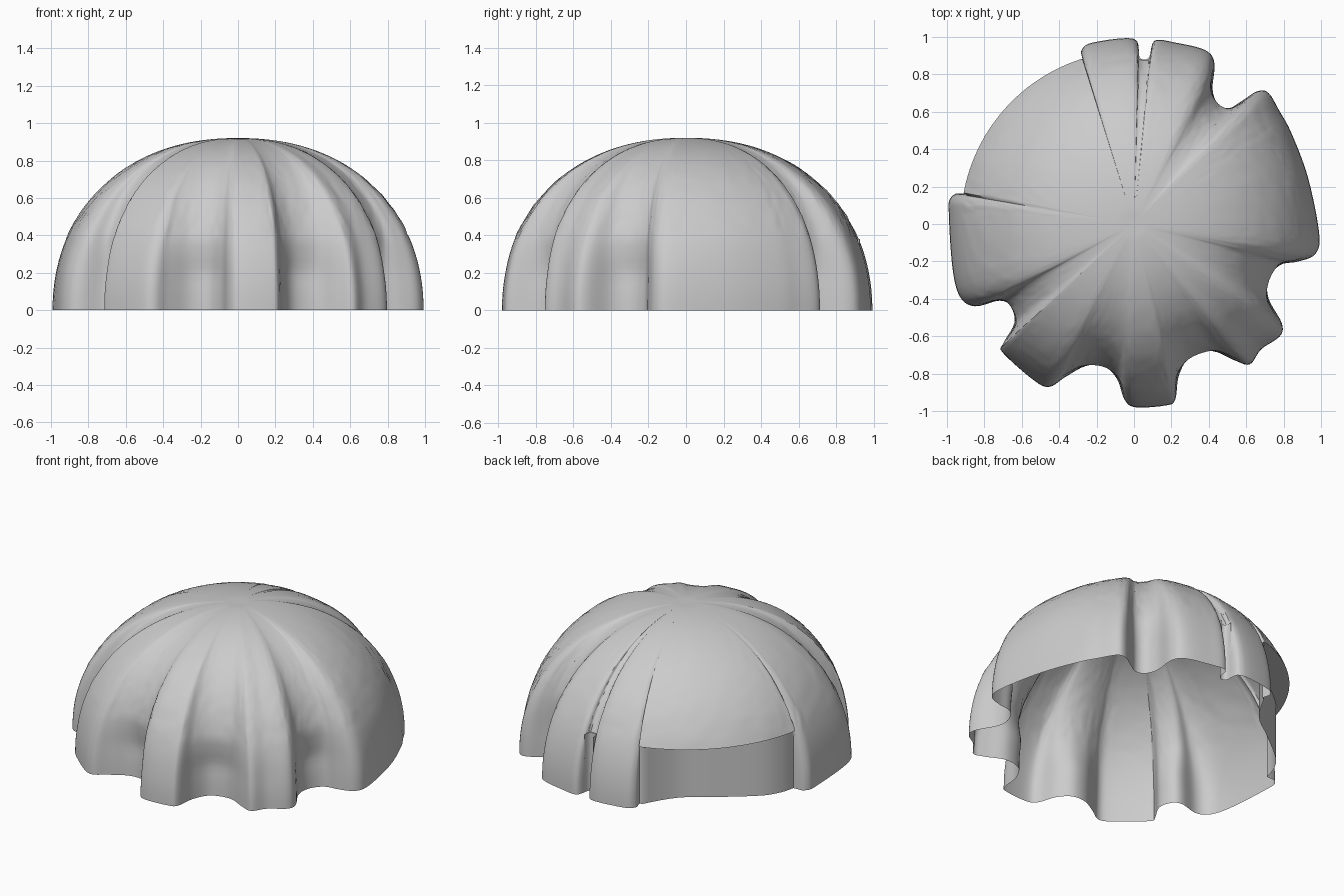
import bpy, bmesh, math, random
from mathutils import Vector

random.seed(4)
if "Cube" in bpy.data.objects:
    bpy.data.objects.remove(bpy.data.objects["Cube"])

HEIGHT = 0.92
LEDGE_T = 0.406          # profile parameter where the overhanging ledge sits
STEPS_PER_SPAN = 5
LOWER_RINGS = 9
UPPER_RINGS = 30

# Scalloped footprint, clockwise from the +x side, in hundredths of a unit
SCALLOPS = [(99, -5), (97, -16), (88, -20), (78, -22), (72, -30), (72, -40), (79, -53),
            (78, -60), (68, -67), (62, -75), (54, -73), (42, -68), (30, -71), (24, -81),
            (22, -94), (17, -97), (1, -98), (-5, -94), (-9, -83), (-16, -76), (-26, -76),
            (-37, -82), (-45, -87), (-53, -84), (-70, -69), (-70, -64), (-64, -53),
            (-66, -44), (-72, -41), (-85, -44), (-93, -39), (-97, -24), (-99, 5), (-98, 14)]
RECESS = [(-90, 20), (-81, 35), (-58, 54), (-41, 67), (-29, 86)]
BACK_LOBE = [(-28, 93), (-22, 97), (0, 99)]
SLOT = [(3, 89), (8, 89)]
SIDE_LOBES = [(11, 98), (22, 97), (38, 93), (43, 86), (42, 72), (45, 64), (51, 62),
              (58, 66), (66, 71), (72, 70), (78, 60), (84, 49), (93, 25)]


def tagged(points, tag):
    return [(Vector(p) / 100, tag) for p in points]


def smooth_loop(control):
    """Closed Catmull-Rom curve; each sample keeps the tag of its nearest point."""
    loop = []
    n = len(control)
    for i in range(n):
        a, b, c, d = [control[(i + k) % n][0] for k in (-1, 0, 1, 2)]
        for s in range(STEPS_PER_SPAN):
            u = s / STEPS_PER_SPAN
            p = 0.5 * (2 * b + (c - a) * u + (2 * a - 5 * b + 4 * c - d) * u ** 2
                       + (3 * b - a - 3 * c + d) * u ** 3)
            tag = control[i if u < 0.5 else (i + 1) % n][1]
            loop.append((p, tag))
    return loop


def groove_strength(z):
    """Grooves are deep in the wall and fade towards the crown."""
    if z < 0.2:
        return 1.0
    if z < 0.38:
        return 1.0 - 0.3 * (z - 0.2) / 0.18
    return 0.7 - 0.35 * (z - 0.38) / (HEIGHT - 0.38)


def ring_point(p, tag, t, above):
    """Place one footprint sample on the dome at profile parameter t."""
    base = p.length
    profile = math.cos(t) ** 0.91
    z = HEIGHT * math.sin(t) ** 0.952 if t > 0 else 0.0
    if tag == "groove":
        radius = profile * (1 - (1 - base) * groove_strength(z))
    elif above:
        keep = 0.0 if tag == "recess" else 0.45
        radius = profile * (1 - (1 - base) * keep)
    else:
        radius = min(base, 0.91) if tag == "recess" else base
    if above and t > LEDGE_T:
        radius *= 1 + random.uniform(-0.004, 0.004)
    q = p.normalized() * radius
    return Vector((q.x, q.y, z))


footprint = smooth_loop(tagged(SCALLOPS, "groove") + tagged(RECESS, "recess")
                        + tagged(BACK_LOBE, "groove") + tagged(SLOT, "slot")
                        + tagged(SIDE_LOBES, "groove"))

# Wall rings below the ledge, then dome rings up to the crown
levels = [(LEDGE_T * i / LOWER_RINGS, False) for i in range(LOWER_RINGS + 1)]
span = math.pi / 2 - LEDGE_T
levels += [(LEDGE_T + span * i / UPPER_RINGS, True) for i in range(UPPER_RINGS)]

bm = bmesh.new()
rings = [[bm.verts.new(ring_point(p, tag, t, above)) for p, tag in footprint]
         for t, above in levels]
count = len(footprint)
for low, high in zip(rings, rings[1:]):
    for i in range(count):
        j = (i + 1) % count
        bm.faces.new((low[j], low[i], high[i], high[j]))
crown = bm.verts.new((0, 0, HEIGHT - 0.005))
for i in range(count):
    bm.faces.new((rings[-1][(i + 1) % count], rings[-1][i], crown))
bmesh.ops.dissolve_degenerate(bm, dist=0.00001, edges=bm.edges)

# Open scalloped shell
mesh = bpy.data.meshes.new("scalloped_dome")
bm.to_mesh(mesh)
bm.free()
dome = bpy.data.objects.new("scalloped_dome", mesh)
bpy.context.collection.objects.link(dome)

grey = bpy.data.materials.new("light_grey")
grey.use_nodes = True
colour = (0.6, 0.6, 0.6, 1)
grey.diffuse_color = colour
grey.node_tree.nodes["Principled BSDF"].inputs["Base Color"].default_value = colour
mesh.materials.append(grey)

bpy.ops.object.select_all(action="DESELECT")
dome.select_set(True)
bpy.context.view_layer.objects.active = dome
bpy.ops.object.shade_smooth_by_angle(angle=math.radians(40))
